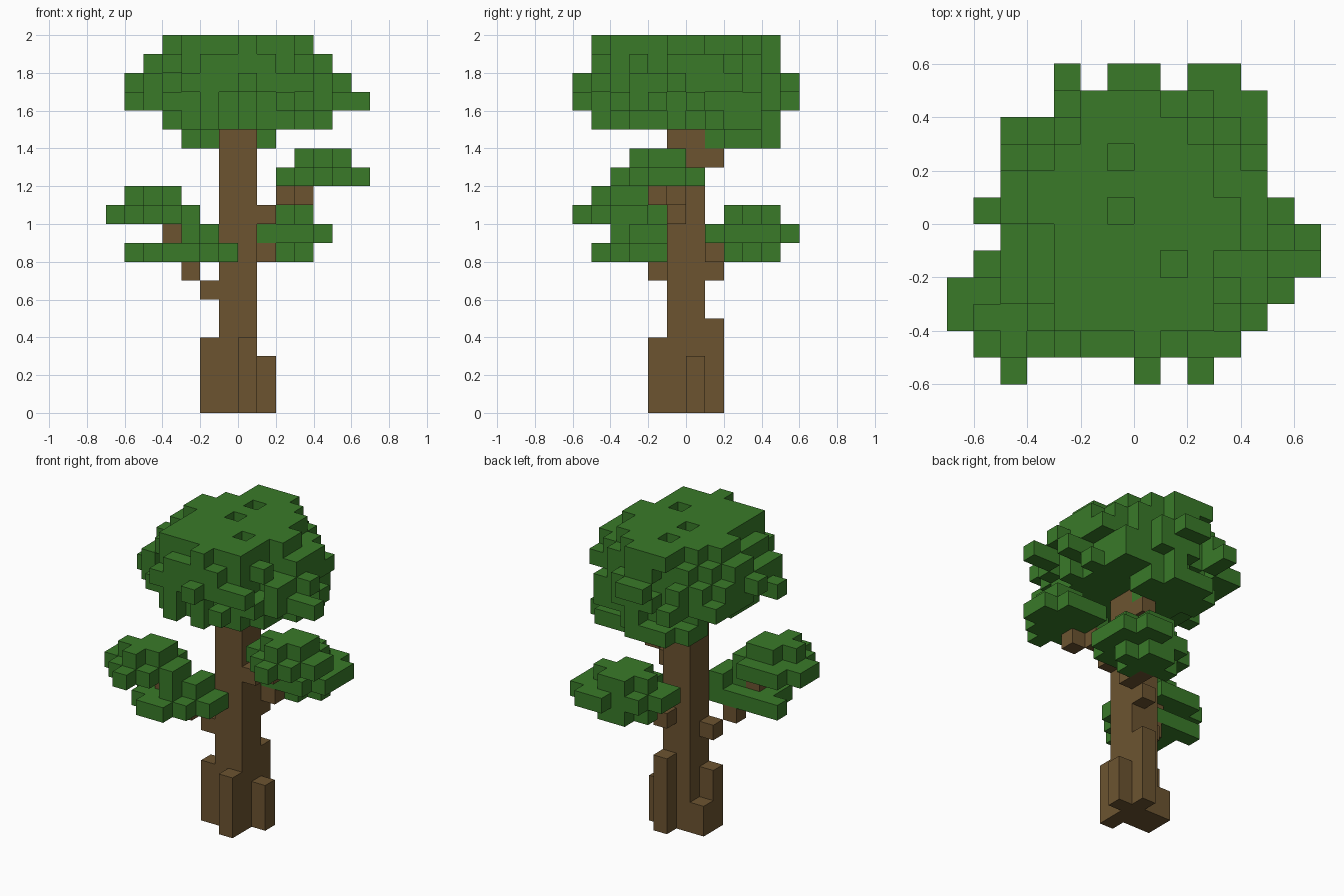
import bpy
import bmesh
import random
from mathutils import Vector

CELL = 0.1
rng = random.Random(4)

default = bpy.data.objects.get("Cube")
if default:
    bpy.data.objects.remove(default, do_unlink=True)


def make_material(name, color):
    mat = bpy.data.materials.new(name)
    mat.use_nodes = True
    mat.diffuse_color = color
    mat.node_tree.nodes["Principled BSDF"].inputs["Base Color"].default_value = color
    return mat


bark = make_material("bark brown", (0.150, 0.088, 0.030, 1))
leaf = make_material("leaf green", (0.041, 0.195, 0.022, 1))


def block(x, y, z):
    """All cells within three (first, last) ranges."""
    return {(i, j, k)
            for i in range(x[0], x[1] + 1)
            for j in range(y[0], y[1] + 1)
            for k in range(z[0], z[1] + 1)}


def disc(z, x, y, limit=1.0, rough=0.0):
    """One rounded layer of cells filling the given ranges, with a ragged rim."""
    mid = [(a + b) / 2 for a, b in (x, y)]
    half = [(b - a + 1) / 2 for a, b in (x, y)]
    cells = set()
    for i, j, k in sorted(block(x, y, (z, z))):
        reach = ((i - mid[0]) / half[0]) ** 2 + ((j - mid[1]) / half[1]) ** 2
        if reach <= limit + rng.uniform(-rough, rough):
            cells.add((i, j, k))
    return cells


def build(name, cells, mat):
    """Skin a set of cells with their outer faces only."""
    bm = bmesh.new()
    corners = {}

    def corner(p):
        key = tuple(round(v) for v in p)
        if key not in corners:
            corners[key] = bm.verts.new(Vector(key) * CELL)
        return corners[key]

    for cell in sorted(cells):
        centre = Vector(cell) + Vector((0.5, 0.5, 0.5))
        for axis in range(3):
            for sign in (-1, 1):
                n = Vector((0, 0, 0))
                n[axis] = sign
                if tuple(round(v) for v in Vector(cell) + n) in cells:
                    continue
                u = Vector((0, 0, 0))
                u[(axis + 1) % 3] = 0.5
                v = n.cross(u)
                mid = centre + n / 2
                bm.faces.new([corner(mid + a * u + b * v)
                              for a, b in ((-1, -1), (1, -1), (1, 1), (-1, 1))])
    mesh = bpy.data.meshes.new(name)
    bm.to_mesh(mesh)
    bm.free()
    mesh.materials.append(mat)
    obj = bpy.data.objects.new(name, mesh)
    bpy.context.collection.objects.link(obj)


# Trunk with uneven roots around its foot
trunk = block((-1, 0), (-1, 0), (0, 14))
for x, y, height in ((-2, -1, 4), (-2, 0, 2), (0, -2, 4), (1, 0, 3), (0, 1, 5)):
    trunk |= block((x, x), (y, y), (0, height - 1))
build("trunk_and_roots", trunk, bark)

# Stepped branches
back_branch = {(0, 1, 7), (1, 1, 8), (1, 2, 8)}
build("right_branch", {(-2, -1, 6), (-3, -2, 7), (-4, -3, 9)}, bark)
build("left_branch", {(1, -1, 10), (2, -1, 11), (3, -2, 11)}, bark)
build("back_branch", back_branch, bark)
build("top_branch", {(0, 1, 13)}, bark)

# Leaf clump on the right branch, in two tiers
clump = block((-5, -2), (-4, -3), (8, 8)) | block((-6, -1), (-2, -2), (8, 8))
clump |= block((-4, -3), (-5, -5), (8, 8)) | {(-1, -3, 8)}
clump |= block((-3, -2), (-3, -3), (9, 9)) | {(-2, -2, 9), (-3, -4, 9)}
clump |= disc(10, (-7, -3), (-5, -2)) | {(-5, -6, 10)}
clump |= disc(11, (-6, -4), (-5, -3), limit=0.8) | {(-4, -3, 11)}
build("right_leaf_clump", clump, leaf)

# Leaf clump on the left branch
clump = block((2, 6), (-2, -1), (12, 12)) | block((3, 5), (-3, 0), (12, 12))
clump |= {(4, -4, 12)}
clump |= disc(13, (3, 5), (-3, -1), limit=0.8) | {(5, -1, 13)}
build("left_leaf_clump", clump, leaf)

# Leaf clump on the back branch
clump = block((-1, 4), (2, 3), (9, 9)) | block((0, 4), (4, 4), (9, 9))
clump |= block((1, 3), (1, 1), (9, 9)) | block((2, 3), (5, 5), (9, 9))
for z in (8, 10):
    clump |= disc(z, (0, 3), (2, 4), limit=0.9)
build("back_leaf_clump", clump - back_branch, leaf)

# Canopy built from ragged layers
canopy = disc(14, (-3, 1), (1, 4), limit=0.95, rough=0.2)
canopy |= disc(15, (-4, 4), (-5, 4), limit=0.77, rough=0.25)
canopy |= disc(16, (-5, 4), (-5, 4), limit=0.92, rough=0.35)
canopy |= disc(17, (-5, 4), (-5, 4), limit=1.02, rough=0.35)
canopy |= disc(18, (-5, 4), (-5, 4), limit=0.83, rough=0.3)
canopy |= disc(19, (-4, 3), (-5, 4), limit=0.8, rough=0.2)

# Leaf blocks that fill out the rim of each layer
canopy |= block((0, 0), (-5, 4), (15, 19)) | block((-4, 4), (-1, -1), (15, 18))
canopy |= block((-5, 4), (0, 0), (16, 18)) | block((-2, 3), (-5, -5), (17, 17))
canopy |= {(-5, 3, 16), (-5, 2, 16), (-3, 4, 16), (4, 1, 17)}
# Single leaf blocks sticking out of the rim
canopy |= {(-6, -2, 16), (-6, 0, 17), (5, -2, 16), (6, -2, 16), (5, -1, 17), (5, 0, 16)}
canopy |= {(-3, 5, 16), (-1, 5, 17), (0, 5, 17), (0, -6, 17), (2, -6, 16)}
# Small gaps in the crown
canopy -= {(-1, 2, 19), (-1, 0, 19), (1, -2, 19)}
build("canopy", canopy, leaf)
